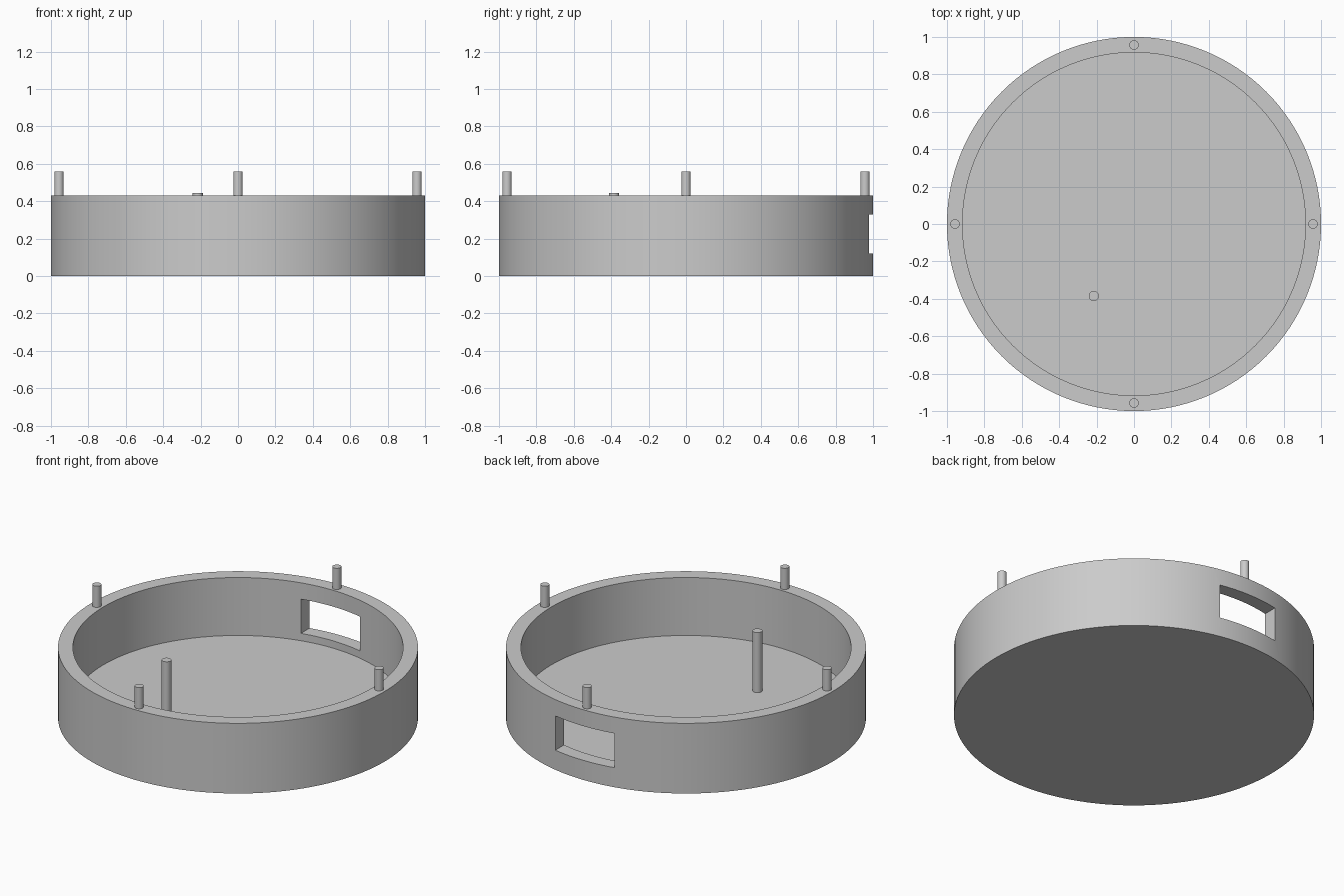
import bpy, bmesh, math

cube = bpy.data.objects.get("Cube")
if cube:
    bpy.data.objects.remove(cube, do_unlink=True)

grey = bpy.data.materials.new("plain grey")
grey.use_nodes = True
grey.diffuse_color = (0.6, 0.6, 0.6, 1)
grey.node_tree.nodes["Principled BSDF"].inputs["Base Color"].default_value = (0.6, 0.6, 0.6, 1)

HEIGHT, FLOOR, INNER = 0.43, 0.075, 0.917


def activate(obj):
    bpy.ops.object.select_all(action="DESELECT")
    obj.select_set(True)
    bpy.context.view_layer.objects.active = obj


def smooth(obj):
    activate(obj)
    bpy.ops.object.shade_smooth_by_angle(angle=math.radians(30))


def lathe(name, profile, steps, location=(0, 0, 0)):
    """Spin an (r, z) profile, starting and ending on the axis, into a closed solid."""
    bm = bmesh.new()
    verts = [bm.verts.new((r, 0, z)) for r, z in profile]
    edges = [bm.edges.new(pair) for pair in zip(verts, verts[1:])]
    bmesh.ops.spin(bm, geom=verts + edges, cent=(0, 0, 0), axis=(0, 0, 1),
                   angle=math.tau, steps=steps)
    bmesh.ops.remove_doubles(bm, verts=bm.verts, dist=1e-5)
    bmesh.ops.recalc_face_normals(bm, faces=bm.faces)
    mesh = bpy.data.meshes.new(name)
    bm.to_mesh(mesh)
    bm.free()
    mesh.materials.append(grey)
    obj = bpy.data.objects.new(name, mesh)
    obj.location = location
    bpy.context.collection.objects.link(obj)
    return obj


def peg(name, x, y, bottom, top, radius):
    profile = [(0, bottom), (radius, bottom), (radius, top), (0, top)]
    smooth(lathe(name, profile, 32, (x, y, 0)))


# Round tray with a flat floor and an upright wall
tray = lathe("round_tray", [(0, 0), (1, 0), (1, HEIGHT), (INNER, HEIGHT),
                            (INNER, FLOOR), (0, FLOOR)], 128)

# Rectangular opening through the back wall
bpy.ops.mesh.primitive_cube_add(size=1, location=(0, 0.95, 0.225))
cutter = bpy.context.object
cutter.name = "opening_cutter"
cutter.scale = (0.4, 0.4, 0.21)
cutter.hide_render = True
cutter.data.materials.append(grey)
cut = tray.modifiers.new("opening", "BOOLEAN")
cut.operation = "DIFFERENCE"
cut.solver = "EXACT"
cut.object = cutter
activate(tray)
bpy.ops.object.modifier_apply(modifier=cut.name)
bpy.data.objects.remove(cutter, do_unlink=True)
smooth(tray)

# Four locating pins on the rim
for i, side in enumerate(("left", "back", "right", "front")):
    a = i * math.pi / 2
    peg(side + "_rim_pin", 0.957 * math.cos(a), 0.957 * math.sin(a), HEIGHT - 0.02, 0.56, 0.025)

# Tall post standing on the floor
peg("floor_post", -0.215, -0.385, FLOOR - 0.02, 0.443, 0.027)
